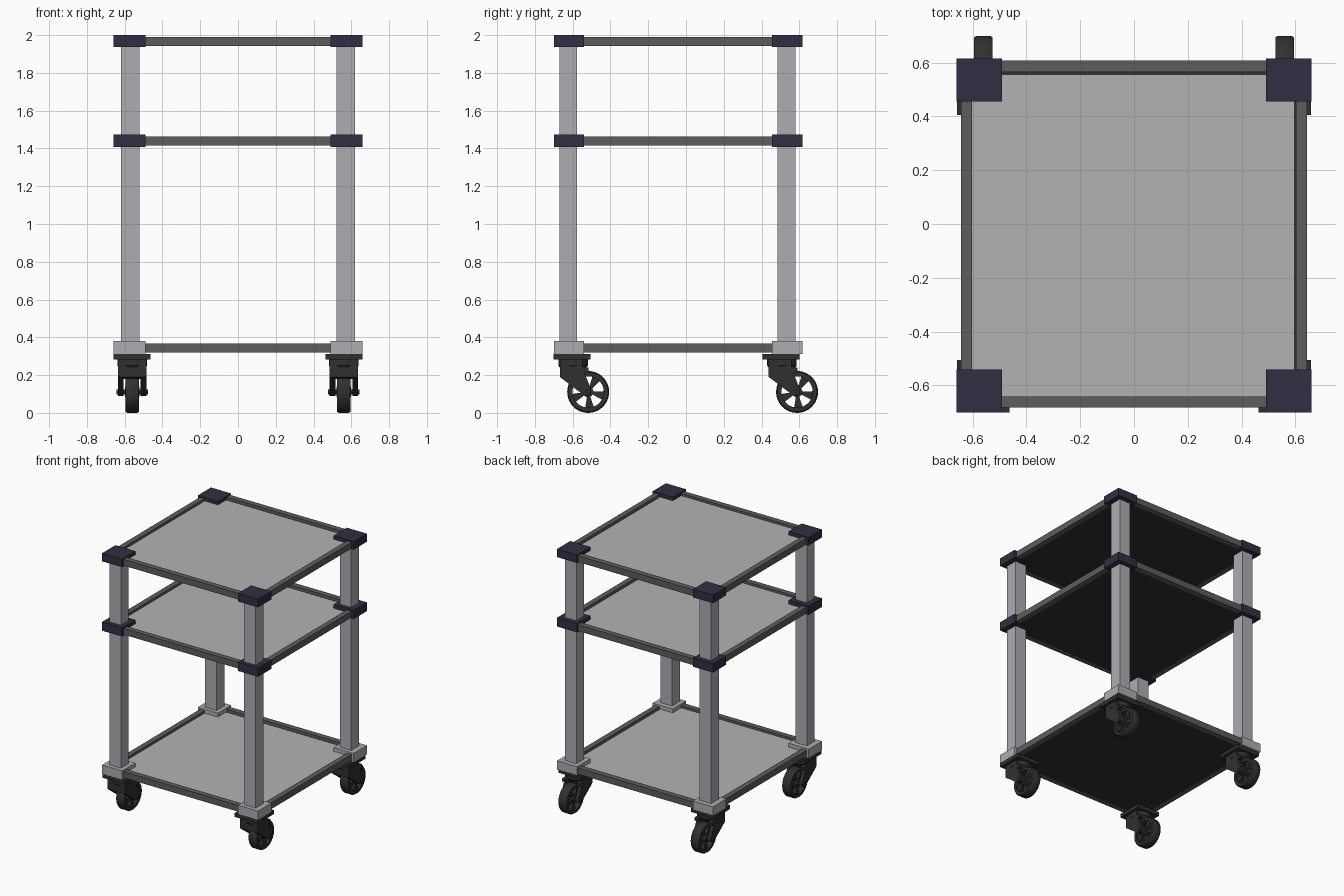
import bpy, bmesh
from math import radians, pi, cos, sin
from mathutils import Matrix

if "Cube" in bpy.data.objects:
    bpy.data.objects.remove(bpy.data.objects["Cube"])


def material(name, r, g, b):
    m = bpy.data.materials.new(name)
    m.diffuse_color = (r, g, b, 1)
    m.use_nodes = True
    m.node_tree.nodes["Principled BSDF"].inputs["Base Color"].default_value = m.diffuse_color
    return m


NAVY = material("navy_plastic", 0.03, 0.028, 0.055)
RAIL = material("rail_grey", 0.11, 0.11, 0.11)
ALU = material("aluminium", 0.42, 0.42, 0.45)
BOARD = material("board_grey", 0.45, 0.45, 0.45)
DARK = material("dark_pan", 0.03, 0.028, 0.028)
BLACK = material("caster_black", 0.03, 0.03, 0.027)


def finish(name, bm, mat, smooth=False):
    bmesh.ops.recalc_face_normals(bm, faces=bm.faces)
    me = bpy.data.meshes.new(name)
    bm.to_mesh(me)
    bm.free()
    me.materials.append(mat)
    ob = bpy.data.objects.new(name, me)
    bpy.context.collection.objects.link(ob)
    if smooth:
        bpy.ops.object.select_all(action='DESELECT')
        bpy.context.view_layer.objects.active = ob
        ob.select_set(True)
        bpy.ops.object.shade_smooth_by_angle(angle=radians(35))
    return ob


def box(name, x, y, z, mat):
    """Box from (min, max) pairs."""
    bm = bmesh.new()
    bmesh.ops.create_cube(bm, size=1)
    for v in bm.verts:
        v.co = [(a + b) / 2 + c * (b - a) for (a, b), c in zip((x, y, z), v.co)]
    return finish(name, bm, mat)


def extrude_x(name, pts, x0, x1, mat):
    """Profile in (y, z) extruded along x."""
    bm = bmesh.new()
    f = bm.faces.new([bm.verts.new((x0, y, z)) for y, z in pts])
    geo = bmesh.ops.extrude_face_region(bm, geom=[f])["geom"]
    bmesh.ops.translate(bm, vec=(x1 - x0, 0, 0),
                        verts=[v for v in geo if isinstance(v, bmesh.types.BMVert)])
    return finish(name, bm, mat)


def lathe(name, pts, loc, mat, axis='Z', closed=False, n=40):
    """Revolve (radius, height) profile about an axis through loc."""
    bm = bmesh.new()
    rings = [[bm.verts.new((r * cos(2 * pi * i / n), r * sin(2 * pi * i / n), h))
              for i in range(n)] for r, h in pts]
    pairs = list(zip(rings, rings[1:]))
    if closed:
        pairs.append((rings[-1], rings[0]))
    else:
        bm.faces.new(rings[0])
        bm.faces.new(rings[-1])
    for a, b in pairs:
        for i in range(n):
            j = (i + 1) % n
            bm.faces.new((a[i], a[j], b[j], b[i]))
    rot = Matrix.Rotation(pi / 2, 4, 'Y') if axis == 'X' else Matrix()
    bm.transform(Matrix.Translation(loc) @ rot)
    return finish(name, bm, mat, True)


def caster(cx, cy):
    # mounting plate and swivel head
    box("caster_plate", (cx - .098, cx + .098), (cy - .098, cy + .098), (.283, .312), BLACK)
    lathe("caster_swivel", [(.058, .215), (.066, .235), (.078, .25), (.078, .285)],
          (cx, cy + .005, 0), BLACK)
    # fork legs
    leg = [(-.065, .285), (.055, .285), (.055, .245), (.088, .24), (.088, .22),
           (.065, .212), (.1, .125), (.1, .1), (.085, .09), (.065, .092), (-.065, .19)]
    leg = [(cy + y, z) for y, z in leg]
    for s in (-1, 1):
        extrude_x("caster_fork_leg", leg, cx + s * .045, cx + s * .075, BLACK)
    # fork bridge behind the wheel
    extrude_x("caster_fork_bridge", [(cy - .065, .285), (cy + .055, .285), (cy + .055, .228),
              (cy, .215), (cy - .045, .18), (cy - .065, .19)], cx - .05, cx + .05, BLACK)
    # wheel: axle, hub, tyre, five wedge spokes
    wy, wz, w = cy + .085, .111, .035
    loc = (cx, wy, wz)
    lathe("caster_axle", [(.014, -.083), (.014, .083)], loc, BLACK, 'X', n=16)
    lathe("caster_hub", [(.028, -.038), (.028, .038)], loc, BLACK, 'X', n=24)
    lathe("caster_tyre", [(.083, -w), (.105, -w), (.111, -.026), (.111, .026),
                          (.105, w), (.083, w)], loc, BLACK, 'X', True)
    for k in range(5):
        a = radians(59 + 72 * k)
        pts = [(wy + r * cos(a + d), wz + r * sin(a + d))
               for r, d in ((.02, -.35), (.086, -.27), (.086, .27), (.02, .35))]
        extrude_x("caster_spoke", pts, cx - .024, cx + .024, BLACK)


# corners: posts, connector blocks, casters
for s in (-1, 1):
    bx = sorted((s * .49, s * .66))
    for by, py, cy in (((-.70, -.54), (-.67, -.577), -.603), ((.456, .616), (.485, .58), .503)):
        box("post", sorted((s * .522, s * .619)), py, (.33, 1.96), ALU)
        box("bottom_block", bx, by, (.312, .38), ALU)
        box("middle_block", bx, by, (1.407, 1.474), NAVY)
        box("top_block", bx, by, (1.938, 2.0), NAVY)
        caster(s * .56, cy)

# three shelves: rails, dark pan, light board on top
for name, z0 in (("bottom", .32), ("middle", 1.415), ("top", 1.943)):
    z = (z0, z0 + .048)
    for s in (-1, 1):
        box(name + "_side_rail", sorted((s * .602, s * .643)), (-.6, .5), z, RAIL)
    box(name + "_front_rail", (-.55, .55), (-.682, -.641), z, RAIL)
    box(name + "_back_rail", (-.55, .55), (.565, .608), z, RAIL)
    box(name + "_pan", (-.61, .61), (-.65, .575), (z0 + .001, z0 + .012), DARK)
    box(name + "_board", (-.602, .597), (-.641, .556), (z0 + .012, z0 + .03), BOARD)
